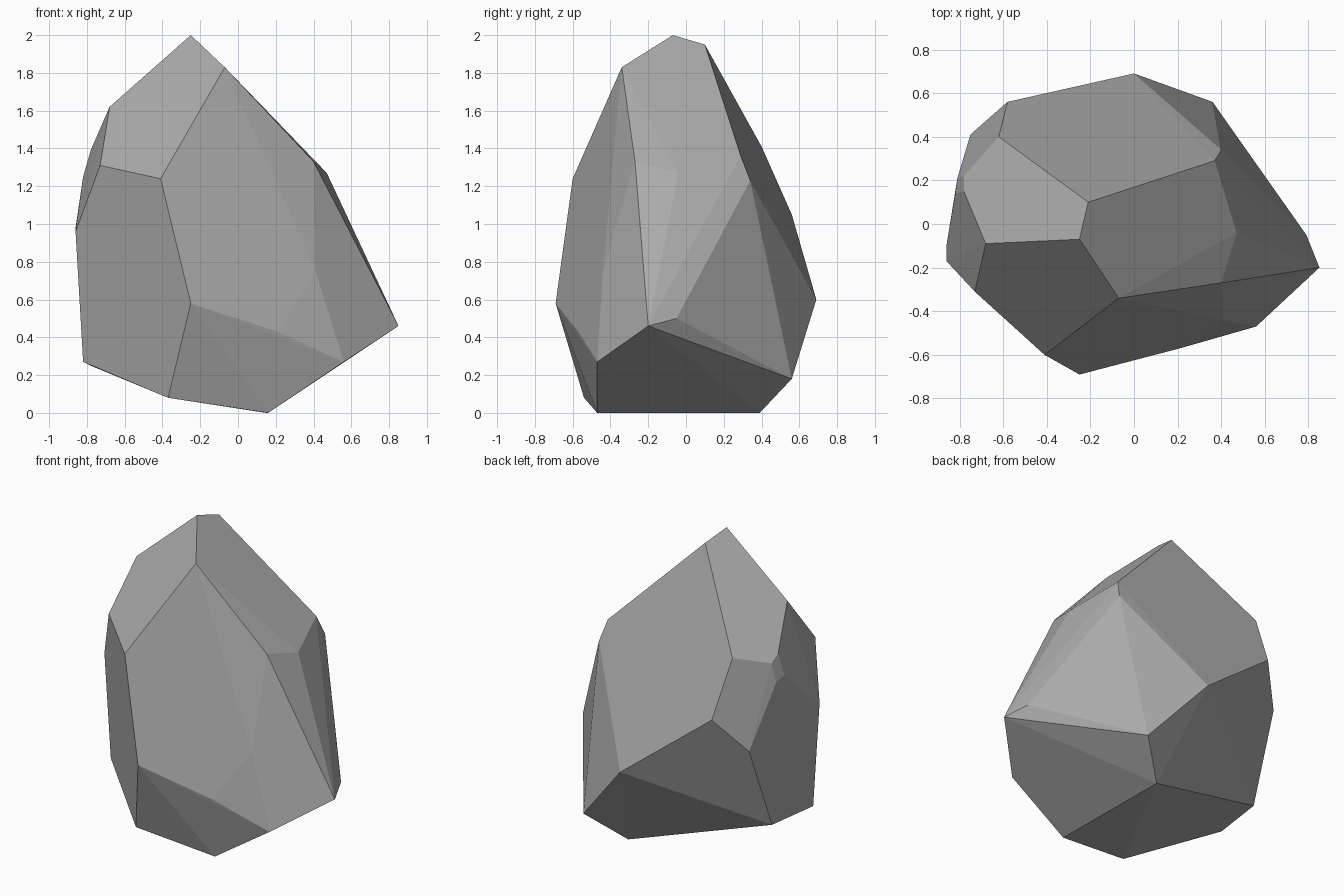
import bpy
import bmesh
from math import radians

# Remove the default object
default_object = bpy.data.objects.get("Cube")
if default_object:
    bpy.data.objects.remove(default_object, do_unlink=True)


def flat_colour(name, value):
    """Make a matte grey material of one linear value."""
    material = bpy.data.materials.new(name)
    material.use_nodes = True
    colour = (value, value, value, 1)
    material.diffuse_color = colour
    shader = material.node_tree.nodes["Principled BSDF"]
    shader.inputs["Base Color"].default_value = colour
    shader.inputs["Roughness"].default_value = 0.9
    return material


# Corners of the chiselled boulder, grouped by region
crown_ridge = [(-.25, -.07, 2), (-.07, -.34, 1.83), (-.21, .1, 1.95)]
left_shoulder = [(-.68, -.09, 1.62), (-.73, -.31, 1.31), (-.41, -.6, 1.24)]
right_shoulder = [(.4, -.27, 1.33), (.47, -.04, 1.27), (.37, .29, 1.36),
                  (.4, .34, 1.23), (.52, .13, 1.07)]
back_shoulder = [(-.62, .4, 1.41), (-.58, .56, 1.05), (-.75, .41, .83)]
side_chip = [(-.78, .22, 1.35), (-.78, .15, 1.39),
             (-.82, .14, 1.25), (-.81, .21, 1.23)]
side_waist = [(-.86, -.1, .98), (-.86, -.17, .96)]
front_waist = [(-.25, -.69, .58), (.21, -.57, .43), (.41, -.44, .75)]
right_point = [(.85, -.2, .46), (.79, -.05, .5), (.56, -.47, .27)]
back_waist = [(0, .69, .6), (.36, .56, .18)]
underside = [(.16, -.47, 0), (.15, .39, 0), (-.37, -.54, .08),
             (-.82, -.16, .27), (-.78, -.12, .25), (-.77, .2, .27)]

regions = (crown_ridge, left_shoulder, right_shoulder, back_shoulder,
           side_chip, side_waist, front_waist, right_point,
           back_waist, underside)

# Wrap the corners in flat facets
bm = bmesh.new()
for region in regions:
    for corner in region:
        bm.verts.new(corner)
bmesh.ops.convex_hull(bm, input=bm.verts[:])
loose = [v for v in bm.verts if not v.link_faces]
bmesh.ops.delete(bm, geom=loose, context='VERTS')

# Merge nearly coplanar triangles into broad facets
bmesh.ops.dissolve_limit(bm, angle_limit=radians(2),
                         verts=bm.verts[:], edges=bm.edges[:])
bmesh.ops.recalc_face_normals(bm, faces=bm.faces[:])

mesh = bpy.data.meshes.new("boulder")
bm.to_mesh(mesh)
bm.free()
mesh.materials.append(flat_colour("stone grey", 0.4))
boulder = bpy.data.objects.new("boulder", mesh)
bpy.context.collection.objects.link(boulder)
